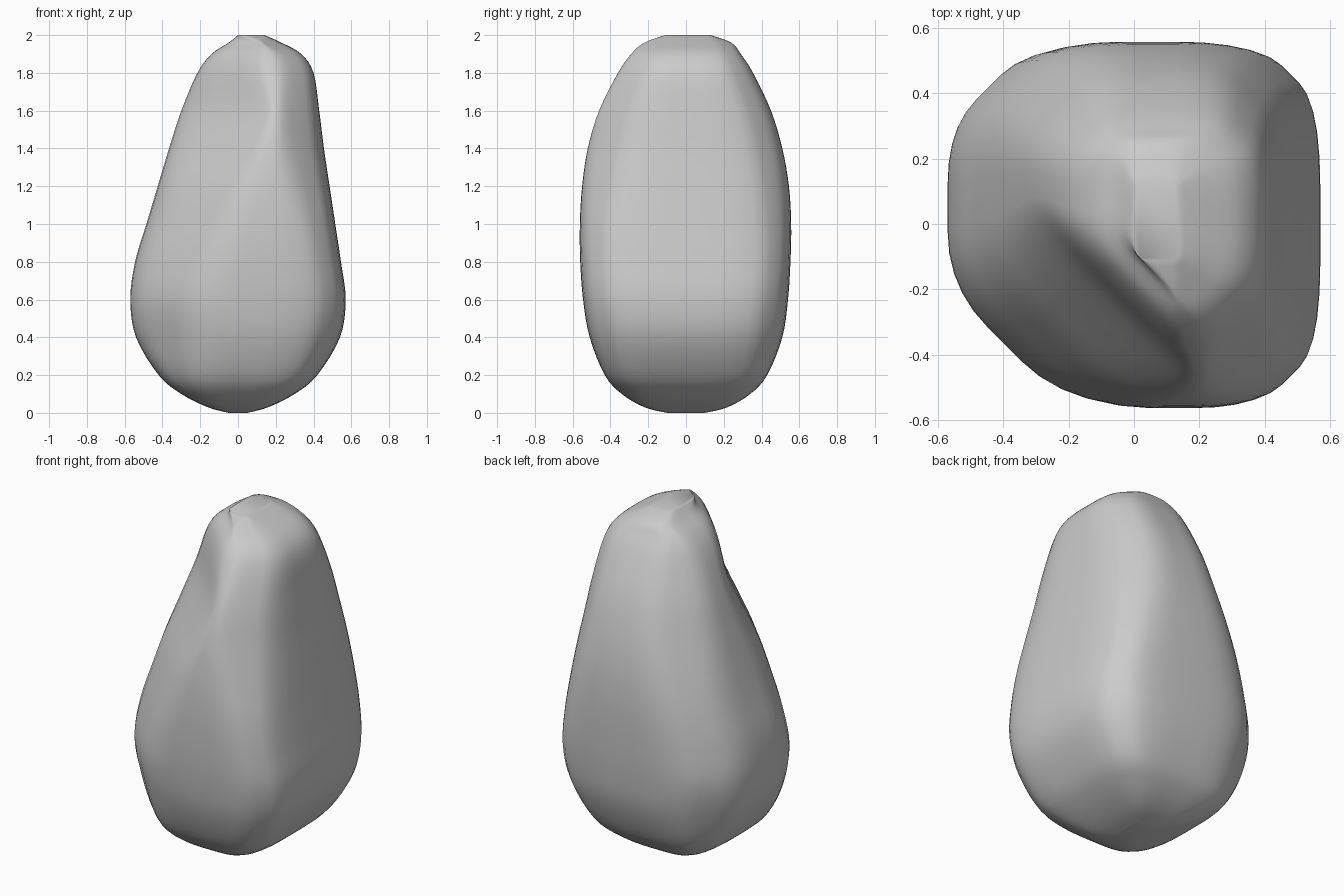
import bpy, bmesh, math
from mathutils import Vector

if "Cube" in bpy.data.objects:
    bpy.data.objects.remove(bpy.data.objects["Cube"])

# Height, then reach: right, back-right, back, back-left, left, front-left, front, front-right
LEVELS = [
    (0.00, .05, .09, .10, .09, .05, .09, .10, .09),
    (0.03, .16, .23, .22, .23, .16, .22, .22, .23),
    (0.10, .30, .38, .34, .38, .30, .36, .34, .38),
    (0.20, .42, .51, .43, .49, .42, .45, .43, .51),
    (0.40, .54, .62, .51, .57, .54, .51, .51, .62),
    (0.60, .57, .66, .54, .61, .57, .54, .545, .665),
    (0.80, .545, .655, .553, .595, .545, .51, .56, .66),
    (1.00, .515, .63, .557, .56, .485, .455, .562, .635),
    (1.20, .485, .595, .545, .51, .425, .39, .55, .59),
    (1.40, .455, .55, .51, .45, .365, .30, .52, .54),
    (1.60, .43, .50, .45, .385, .30, .215, .46, .49),
    (1.80, .40, .43, .355, .30, .215, .17, .36, .42),
    (1.90, .335, .36, .29, .24, .14, .13, .29, .35),
    (1.96, .23, .27, .24, .17, .05, .07, .22, .25),
    (2.00, .14, .18, .13, .08, .00, .06, .11, .17),
]
STEPS = 4      # rings between levels
CORNER = 5     # segments per rounded corner


def smooth_level(i, t):
    """Spline blend between level i and i + 1."""
    last = len(LEVELS) - 1
    a, b, c, d = (LEVELS[min(max(k, 0), last)] for k in (i - 1, i, i + 1, i + 2))
    return [0.5 * (2 * q + (r - p) * t + (2 * p - 5 * q + 4 * r - s) * t * t
                   + (3 * q - p - 3 * r + s) * t ** 3)
            for p, q, r, s in zip(a, b, c, d)]


def section(level):
    """Rounded eight-sided outline touching the eight reach lines."""
    z, reach = level[0], level[1:]
    corners = []
    for k in range(8):
        a0, a1 = k * math.pi / 4, (k + 1) * math.pi / 4
        h0, h1 = reach[k], reach[(k + 1) % 8]
        det = math.sin(a1 - a0)
        corners.append(Vector(((h0 * math.sin(a1) - h1 * math.sin(a0)) / det,
                               (h1 * math.cos(a0) - h0 * math.cos(a1)) / det, z)))
    points = []
    for k in range(8):
        c = corners[k]
        start = c.lerp(corners[k - 1], 0.35)
        end = c.lerp(corners[(k + 1) % 8], 0.35)
        for s in range(CORNER + 1):
            t = s / CORNER
            points.append(start.lerp(c, t).lerp(c.lerp(end, t), t))
    return points


# Stone body lofted through the sections
sections = [section(smooth_level(i, s / STEPS))
            for i in range(len(LEVELS) - 1) for s in range(STEPS)]
sections.append(section(LEVELS[-1]))

bm = bmesh.new()
rings = [[bm.verts.new(p) for p in sec] for sec in sections]
count = len(rings[0])
for low, high in zip(rings, rings[1:]):
    for j in range(count):
        n = (j + 1) % count
        bm.faces.new((low[j], low[n], high[n], high[j]))
bm.faces.new(list(reversed(rings[0])))
bm.faces.new(rings[-1])
bmesh.ops.recalc_face_normals(bm, faces=bm.faces)

mesh = bpy.data.meshes.new("stone")
bm.to_mesh(mesh)
bm.free()
stone = bpy.data.objects.new("stone", mesh)
bpy.context.collection.objects.link(stone)

grey = bpy.data.materials.new("stone grey")
grey.diffuse_color = (0.6, 0.6, 0.6, 1)
grey.use_nodes = True
grey.node_tree.nodes["Principled BSDF"].inputs["Base Color"].default_value = grey.diffuse_color
mesh.materials.append(grey)

bpy.context.view_layer.objects.active = stone
stone.select_set(True)
bpy.ops.object.shade_smooth_by_angle(angle=math.radians(60))
